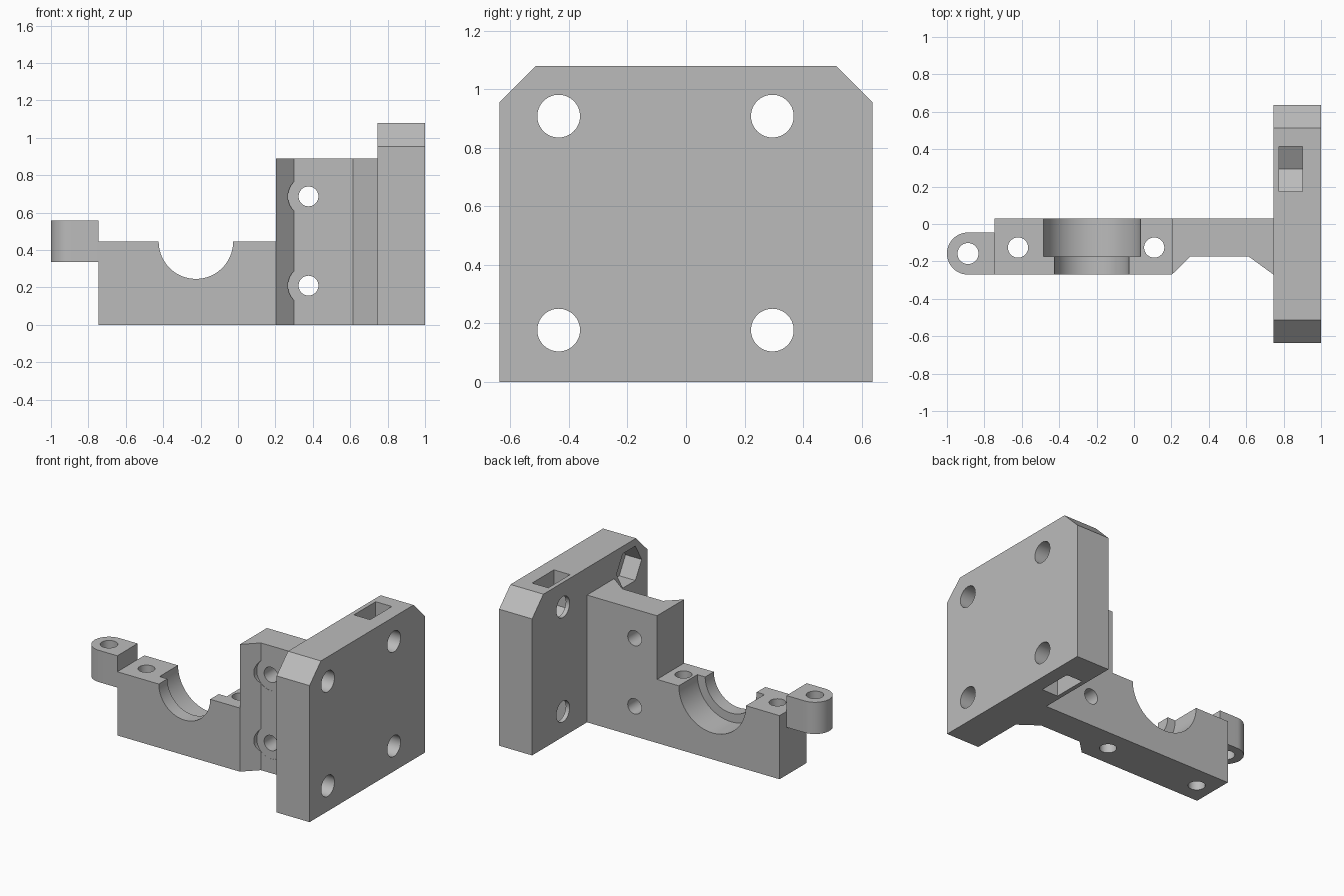
import bpy, bmesh
from math import cos, sin, pi, radians

if "Cube" in bpy.data.objects:
    bpy.data.objects.remove(bpy.data.objects["Cube"], do_unlink=True)

grey = bpy.data.materials.new("plain grey")
grey.use_nodes = True
colour = (0.5, 0.5, 0.5, 1)
grey.diffuse_color = colour
grey.node_tree.nodes["Principled BSDF"].inputs["Base Color"].default_value = colour

PLACE = {"x": lambda a, b, t: (t, a, b),
         "y": lambda a, b, t: (a, t, b),
         "z": lambda a, b, t: (a, b, t)}


def prism(name, outline, axis, lo, hi):
    """Extrude a closed outline along an axis between lo and hi."""
    bm = bmesh.new()
    low, high = ([bm.verts.new(PLACE[axis](a, b, t)) for a, b in outline] for t in (lo, hi))
    bm.faces.new(low)
    bm.faces.new(high)
    n = len(outline)
    for i in range(n):
        j = (i + 1) % n
        bm.faces.new((low[i], low[j], high[j], high[i]))
    bmesh.ops.recalc_face_normals(bm, faces=bm.faces)
    mesh = bpy.data.meshes.new(name)
    bm.to_mesh(mesh)
    bm.free()
    mesh.materials.append(grey)
    ob = bpy.data.objects.new(name, mesh)
    bpy.context.collection.objects.link(ob)
    return ob


def ring(a, b, r, n=64, start=0.0, sweep=2 * pi):
    return [(a + r * cos(start + sweep * i / n), b + r * sin(start + sweep * i / n))
            for i in range(n)]


def rect(a0, a1, b0, b1):
    return [(a0, b0), (a1, b0), (a1, b1), (a0, b1)]


def carve(ob, cuts):
    """Subtract each (outline, axis, lo, hi) from the part, then shade it."""
    bpy.ops.object.select_all(action="DESELECT")
    bpy.context.view_layer.objects.active = ob
    ob.select_set(True)
    for cut in cuts:
        cutter = prism("cutter", *cut)
        cutter.hide_render = True
        mod = ob.modifiers.new("cut", "BOOLEAN")
        mod.operation = "DIFFERENCE"
        mod.solver = "EXACT"
        mod.object = cutter
        bpy.ops.object.modifier_apply(modifier=mod.name)
        bpy.data.objects.remove(cutter, do_unlink=True)
    bpy.ops.object.shade_smooth_by_angle(angle=radians(25))


# Mounting plate with clipped top corners
W, H, C = 0.637, 1.08, 0.125
plate = prism("mounting_plate",
              [(-W, 0), (W, 0), (W, H - C), (W - C, H), (C - W, H), (-W, H - C)],
              "x", 0.745, 1.0)
front_y, back_y, nut = -0.435, 0.295, 0.139
cuts = []
for z, side, outer in ((0.177, -1, -0.1), (0.908, 1, 1.2)):
    # bolt holes
    for y in (front_y, back_y):
        cuts.append((ring(y, z, 0.073), "x", 0.6, 1.1))
    # open hexagonal nut pocket on the inner face
    cuts.append((ring(front_y, z, nut, 6), "x", 0.6, 0.87))
    # nut slot from the plate edge, ending in a point
    half = nut * cos(pi / 6)
    shoulder = z - side * nut / 2
    cuts.append(([(back_y - half, outer), (back_y - half, shoulder),
                  (back_y, z - side * nut), (back_y + half, shoulder),
                  (back_y + half, outer)], "x", 0.775, 0.90))
carve(plate, cuts)

# Arm: tall web next to the plate, low bearing block beyond it
LOW, FRONT, BACK, RECESS = 0.445, -0.27, 0.03, -0.175
arm = prism("bearing_arm",
            [(-0.745, FRONT), (0.203, FRONT), (0.3, RECESS), (0.615, RECESS),
             (0.745, FRONT), (0.745, BACK), (-0.745, BACK)], "z", 0, 0.89)
cuts = [(rect(-0.9, 0.203, LOW, 1.0), "y", -0.5, 0.3),
        # stepped bearing seat
        (ring(-0.225, LOW, 0.199, 96), "y", -0.5, 0.3),
        (ring(-0.225, LOW, 0.26, 96), "y", RECESS, 0.3)]
# vertical clamp screw holes
cuts += [(ring(x, -0.126, 0.054), "z", -0.1, 1.0) for x in (-0.62, 0.108)]
# cross holes with head clearance cut into the slanted shoulder
for z in (0.21, 0.687):
    cuts.append((ring(0.377, z, 0.053), "y", -0.5, 0.3))
    cuts.append((ring(0.377, z, 0.11), "y", -0.5, RECESS + 0.001))
carve(arm, cuts)

# Rounded hinge ear at the free end
ear_y, ear_r = -0.158, 0.1125
ear = prism("hinge_ear",
            ring(-1 + ear_r, ear_y, ear_r, 32, pi / 2, pi)
            + [(-1 + ear_r, ear_y - ear_r), (-0.745, ear_y - ear_r), (-0.745, ear_y + ear_r)],
            "z", 0.335, 0.557)
carve(ear, [(ring(-1 + ear_r, ear_y, 0.056), "z", 0, 1)])
